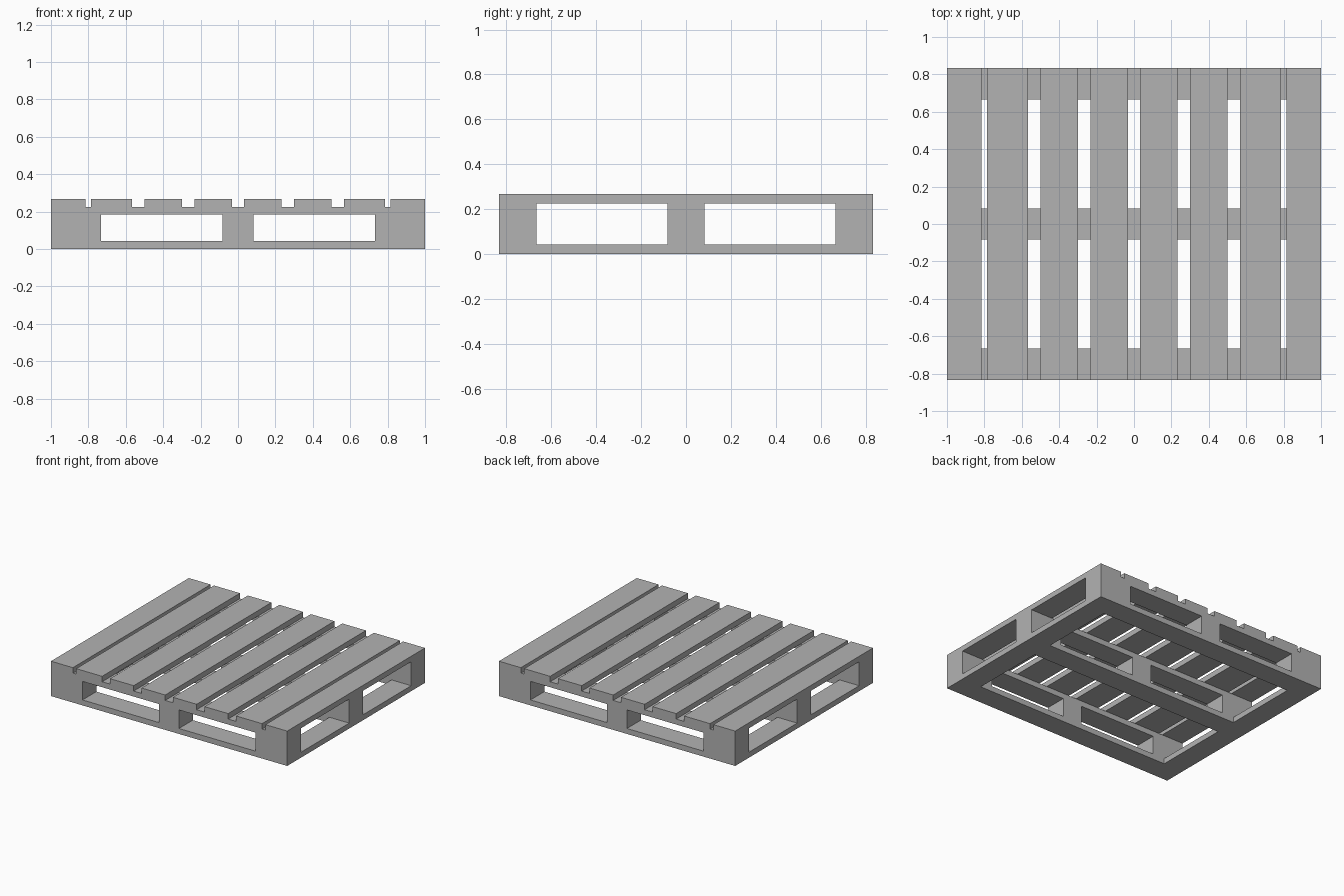
import bpy
import bmesh
from mathutils import Matrix, Vector

cube = bpy.data.objects.get("Cube")
if cube:
    bpy.data.objects.remove(cube, do_unlink=True)

grey = bpy.data.materials.new("plain grey")
grey.use_nodes = True
COLOUR = (0.45, 0.45, 0.45, 1)
grey.diffuse_color = COLOUR
grey.node_tree.nodes["Principled BSDF"].inputs["Base Color"].default_value = COLOUR


def box(name, x, y, z):
    """Add a box spanning the given (low, high) ranges."""
    size = Vector((x[1] - x[0], y[1] - y[0], z[1] - z[0]))
    centre = Vector((sum(x), sum(y), sum(z))) / 2
    bm = bmesh.new()
    bmesh.ops.create_cube(bm, size=1, matrix=Matrix.Translation(centre) @ Matrix.Diagonal(size).to_4x4())
    mesh = bpy.data.meshes.new(name)
    bm.to_mesh(mesh)
    bm.free()
    mesh.materials.append(grey)
    obj = bpy.data.objects.new(name, mesh)
    bpy.context.collection.objects.link(obj)


HALF_W, HALF_D = 1.0, 0.833
BOARD, RAIL = 0.0417, 0.167          # board thickness, rail width
HEIGHT = 0.267
BLOCK_TOP = HEIGHT - 2 * BOARD
INNER = HALF_D - RAIL
CORNER = 0.733                       # inner edge of the end blocks

columns = {"right": (-HALF_W, -CORNER), "middle": (-RAIL / 2, RAIL / 2), "left": (CORNER, HALF_W)}
rows = {"front": (-HALF_D, -INNER), "centre": (-RAIL / 2, RAIL / 2), "back": (INNER, HALF_D)}

# Three lengthwise rows: bottom runner, blocks and stringer board
for row, y in rows.items():
    box(f"{row}_bottom_runner", (-HALF_W, HALF_W), y, (0, BOARD))
    box(f"{row}_stringer_board", (-HALF_W, HALF_W), y, (BLOCK_TOP, HEIGHT - BOARD))
    for column, x in columns.items():
        box(f"{row}_{column}_block", x, y, (BOARD, BLOCK_TOP))

# Short bottom boards closing the frame at both ends
gaps = {"front": (-INNER, -RAIL / 2), "back": (RAIL / 2, INNER)}
for part, y in gaps.items():
    box(f"right_{part}_bottom_board", (-HALF_W, RAIL - HALF_W), y, (0, BOARD))
    box(f"left_{part}_bottom_board", (HALF_W - RAIL, HALF_W), y, (0, BOARD))

# Deck slats, mirrored about the middle gap
slats = [(0.033, 0.233), (0.3, 0.5), (0.567, 0.787), (0.815, HALF_W)]
for i, (low, high) in enumerate(slats, 1):
    for side, x in (("left", (low, high)), ("right", (-high, -low))):
        box(f"{side}_deck_slat_{i}", x, (-HALF_D, HALF_D), (HEIGHT - BOARD, HEIGHT))
